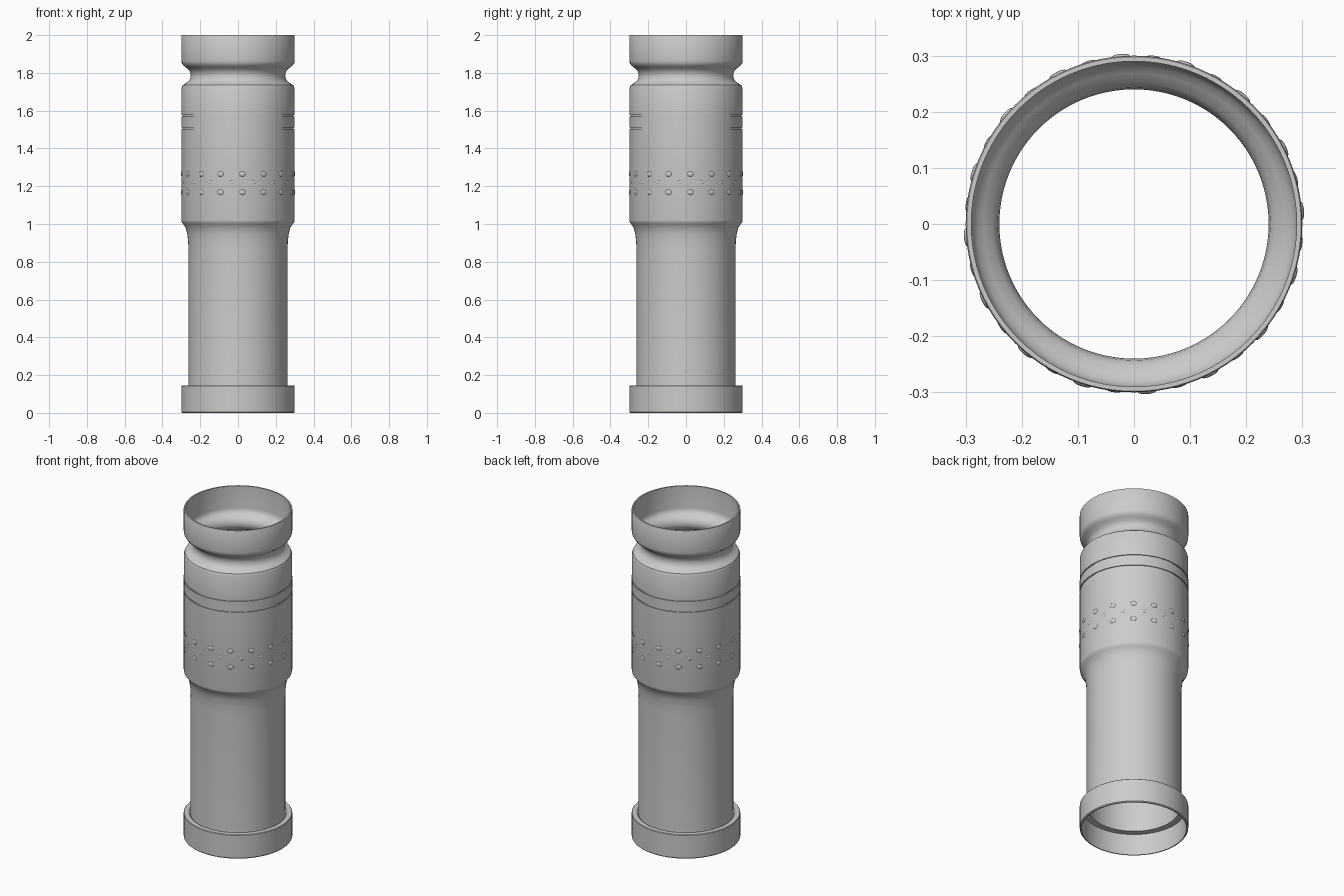
import bpy, bmesh, math
from mathutils import Matrix, Vector

if "Cube" in bpy.data.objects:
    bpy.data.objects.remove(bpy.data.objects["Cube"])

SEG = 96


def finish(bm, name, angle):
    bmesh.ops.recalc_face_normals(bm, faces=bm.faces)
    me = bpy.data.meshes.new(name)
    bm.to_mesh(me)
    bm.free()
    ob = bpy.data.objects.new(name, me)
    bpy.context.collection.objects.link(ob)
    bpy.ops.object.select_all(action='DESELECT')
    ob.select_set(True)
    bpy.context.view_layer.objects.active = ob
    bpy.ops.object.shade_smooth_by_angle(angle=math.radians(angle))
    return ob


def lathe(name, profile):
    # revolve a closed (radius, height) loop about z
    bm = bmesh.new()
    rings = []
    for r, z in profile:
        rings.append([bm.verts.new((r * math.cos(2 * math.pi * i / SEG),
                                    r * math.sin(2 * math.pi * i / SEG), z))
                      for i in range(SEG)])
    for a, b in zip(rings, rings[1:] + rings[:1]):
        for i in range(SEG):
            j = (i + 1) % SEG
            bm.faces.new((a[i], a[j], b[j], b[i]))
    return finish(bm, name, 35)


# rounded waist below the top rim
neck = [(0.299, 1.72), (0.293, 1.735), (0.277, 1.745), (0.263, 1.755),
        (0.254, 1.768), (0.25, 1.785), (0.253, 1.803), (0.262, 1.818),
        (0.279, 1.831), (0.291, 1.841), (0.298, 1.853)]
# flare between the slim barrel and the wide sleeve
flare = [(0.262, 0.86), (0.264, 0.91), (0.269, 0.95), (0.277, 0.98), (0.29, 1.0), (0.298, 1.01)]
# two thin cut lines round the sleeve
grooves = []
for z in (1.507, 1.573):
    grooves += [(0.3, z - 0.004), (0.295, z - 0.004), (0.295, z + 0.004), (0.3, z + 0.004)]

outer = ([(0.296, 0), (0.3, 0.005), (0.3, 0.143), (0.297, 0.146), (0.27, 0.146), (0.263, 0.14), (0.262, 0.16)]
         + flare + [(0.3, 1.02)] + grooves + neck + [(0.3, 1.865), (0.3, 1.996), (0.298, 2.0)])
inner = ([(0.29, 0), (0.29, 0.13), (0.253, 0.13)]
         + [(r - 0.01, z) for r, z in flare]
         + [(r - 0.01, z) for r, z in neck] + [(0.29, 1.865), (0.29, 2.0)])
lathe("tube_shell", outer + inner[::-1])


# grip studs: staggered rows of flattened bumps round the sleeve
def stud_row(name, z, offset, width, height, depth):
    bm = bmesh.new()
    for i in range(16):
        a = math.radians(offset + 22.5 * i)
        m = (Matrix.Rotation(a, 4, 'Z') @ Matrix.Translation(Vector((0.299, 0, z)))
             @ Matrix.Diagonal((depth, width, height, 1)))
        bmesh.ops.create_uvsphere(bm, u_segments=12, v_segments=8, radius=1, matrix=m)
    finish(bm, name, 60)


stud_row("upper_studs", 1.265, 4.5, 0.017, 0.014, 0.005)
stud_row("middle_studs", 1.22, 15.75, 0.013, 0.01, 0.003)
stud_row("lower_studs", 1.168, 4.5, 0.017, 0.014, 0.005)
